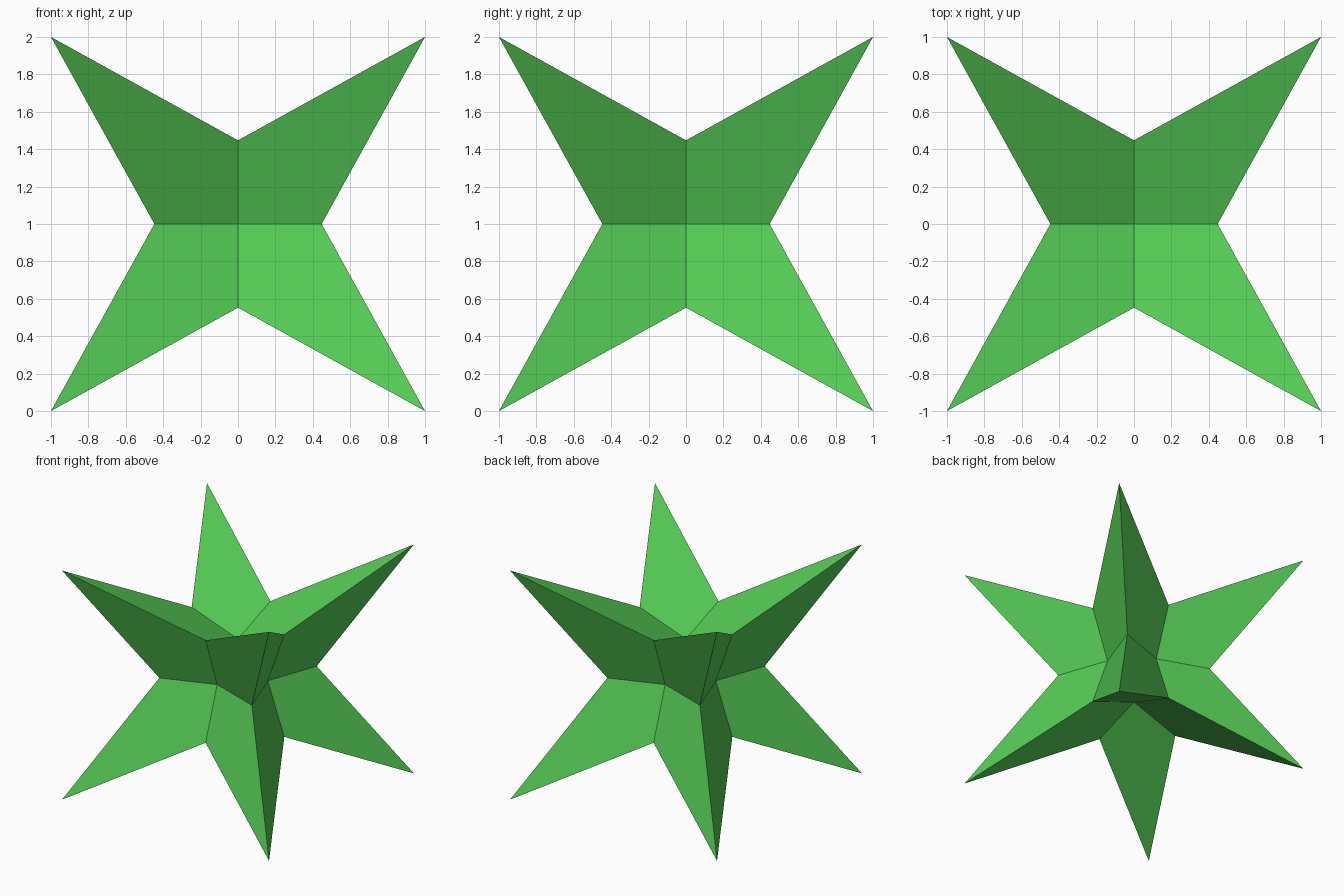
import bpy
import bmesh

if "Cube" in bpy.data.objects:
    bpy.data.objects.remove(bpy.data.objects["Cube"])

DENT = 0.288                      # distance of the six face centres
NOTCH = 2 * DENT / (1 + DENT)     # keeps every kite face flat

# Cube split into 2 x 2 faces per side: corners become spikes,
# edge midpoints and side centres are pulled inwards
bm = bmesh.new()
bmesh.ops.create_cube(bm, size=2)
bmesh.ops.subdivide_edges(bm, edges=bm.edges[:], cuts=1, use_grid_fill=True)
pull = {1: DENT, 2: NOTCH, 3: 1.0}
for v in bm.verts:
    v.co *= pull[sum(abs(c) > 0.5 for c in v.co)]
bmesh.ops.translate(bm, verts=bm.verts[:], vec=(0, 0, 1))
bmesh.ops.recalc_face_normals(bm, faces=bm.faces[:])

mesh = bpy.data.meshes.new("spiked_star")
bm.to_mesh(mesh)
bm.free()

# Green finish
green = bpy.data.materials.new("green")
green.diffuse_color = (0.09, 0.6, 0.09, 1)
green.use_nodes = True
green.node_tree.nodes["Principled BSDF"].inputs["Base Color"].default_value = green.diffuse_color
mesh.materials.append(green)

star = bpy.data.objects.new("spiked_star", mesh)
bpy.context.collection.objects.link(star)
